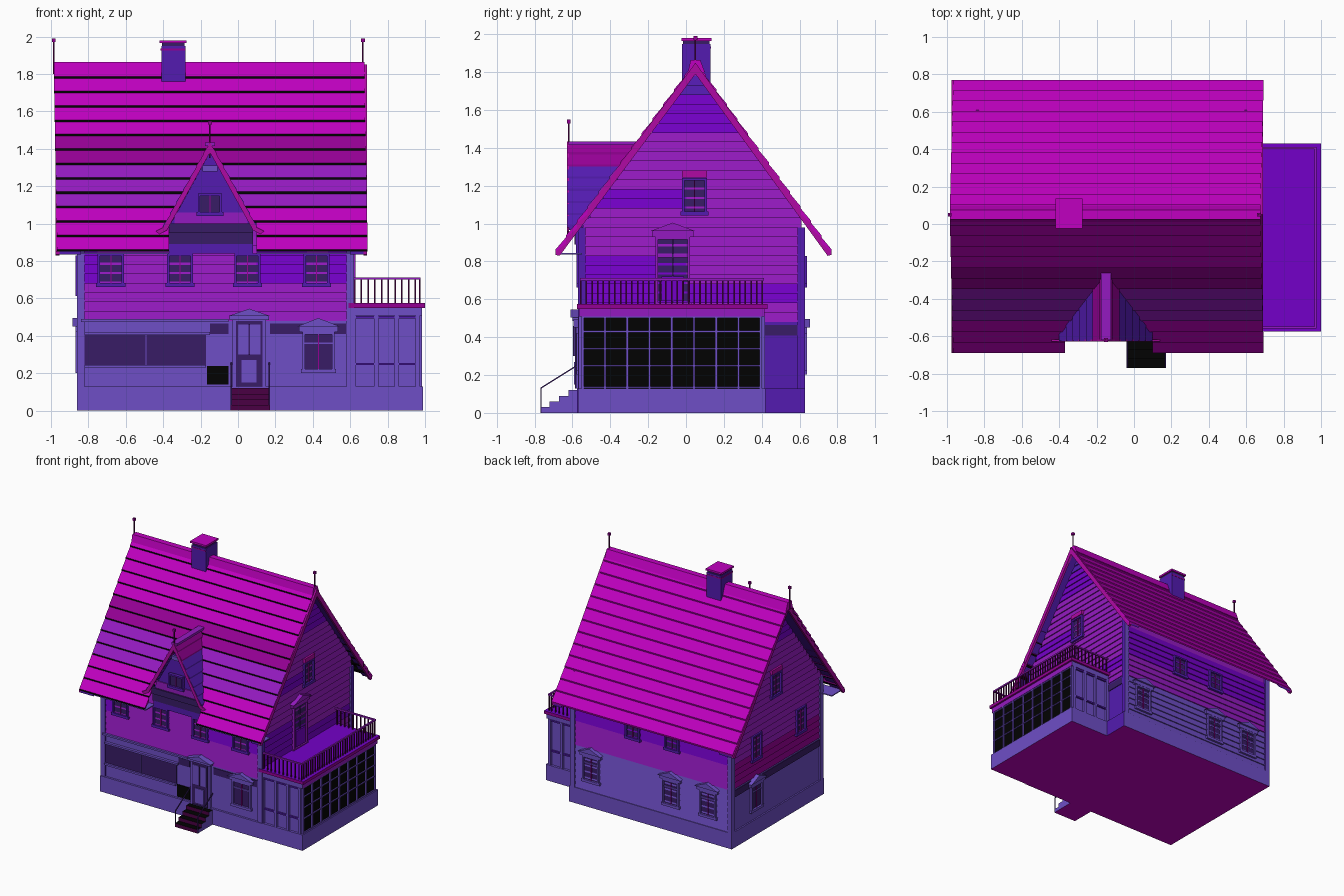
import bpy
import bmesh

cube = bpy.data.objects.get("Cube")
if cube:
    bpy.data.objects.remove(cube, do_unlink=True)

PALETTE = {
    "magenta": "c000c0", "dark_magenta": "940094", "rose": "b00aa4", "purple": "941ac0",
    "violet": "7400c8", "blue_violet": "531bb0", "lavender": "6e4ec6", "slate": "381c66",
    "black": "020202", "plum": "4a0044",
}
MATS = {}
for mat_name, code in PALETTE.items():
    srgb = [c / 255 for c in bytes.fromhex(code)]
    color = [c / 12.92 if c < 0.04 else ((c + 0.055) / 1.055) ** 2.4 for c in srgb] + [1]
    mat = bpy.data.materials.new(mat_name)
    mat.use_nodes = True
    mat.diffuse_color = color
    mat.node_tree.nodes["Principled BSDF"].inputs["Base Color"].default_value = color
    MATS[mat_name] = mat
ORDER = list(MATS)

# Wall planes: axis the wall faces along, position, outward sign
PLANES = {
    "front": ("y", -.55, -1), "back": ("y", .61, 1), "right": ("x", .6, 1), "left": ("x", -.84, -1),
    "porch_side": ("x", .97, 1), "porch_back": ("y", .4, 1), "dormer": ("y", -.58, -1),
}


def rect(a0, a1, b0, b1):
    return [(a0, b0), (a1, b0), (a1, b1), (a0, b1)]


def box(x0, x1, y0, y1, z0, z1, mat):
    return (rect(x0, x1, y0, y1), "z", z0, z1, mat)


def on_wall(face, pts, depth, mat, start=-.01):
    """Prism standing on a wall plane, profile in wall coordinates."""
    axis, pos, sign = PLANES[face]
    return (pts, axis, pos + sign * start, pos + sign * depth, mat)


def build(name, solids, rule=None):
    """One object from prisms (profile, axis, start, end, colour)."""
    bm = bmesh.new()
    for pts, axis, a0, a1, mat in solids:
        def point(p, a):
            return {"x": (a, p[0], p[1]), "y": (p[0], a, p[1]), "z": (p[0], p[1], a)}[axis]
        low = [bm.verts.new(point(p, a0)) for p in pts]
        high = [bm.verts.new(point(p, a1)) for p in pts]
        faces = [bm.faces.new(low), bm.faces.new(high)]
        for i in range(len(pts)):
            faces.append(bm.faces.new((low[i - 1], low[i], high[i], high[i - 1])))
        bmesh.ops.recalc_face_normals(bm, faces=faces)
        for f in faces:
            f.material_index = ORDER.index((rule and rule(f.normal)) or mat)
    mesh = bpy.data.meshes.new(name)
    bm.to_mesh(mesh)
    bm.free()
    for m in MATS.values():
        mesh.materials.append(m)
    obj = bpy.data.objects.new(name, mesh)
    bpy.context.collection.objects.link(obj)
    return obj


def window(name, face, u, z0, w, h, trim="blue_violet", pediment=False, mullion="dark_magenta"):
    a, b, z1, t = u - w / 2, u + w / 2, z0 + h, .013
    parts = [on_wall(face, rect(a, b, z0, z1), .012, "slate")]
    for r in (rect(a, a + t, z0, z1), rect(b - t, b, z0, z1),
              rect(a, b, z1 - t, z1), rect(a - .008, b + .008, z0 - .008, z0 + t)):
        parts.append(on_wall(face, r, .028, trim))
    parts.append(on_wall(face, rect(u - .003, u + .003, z0, z1), .02, mullion))
    if pediment:
        parts.append(on_wall(face, rect(a, b, z0 + h * .7, z0 + h * .74), .02, trim))
        parts.append(on_wall(face, rect(a - .02, b + .02, z1, z1 + .03), .03, trim))
        parts.append(on_wall(face, [(a - .03, z1 + .03), (b + .03, z1 + .03), (u, z1 + .075)], .045, trim))
    return build(name, parts)


# Foundations
build("house_foundation", [box(-.86, .63, -.575, .63, 0, .13, "lavender")],
      lambda n: "magenta" if n.z < -.9 else "blue_violet" if n.x > .9 else None)
build("porch_foundation", [box(.6, .99, -.57, .42, 0, .13, "lavender")],
      lambda n: "magenta" if n.z < -.9 else None)

# House body with gable ends, and ground floor cladding
build("house_walls", [([(-.55, .13), (.61, .13), (.61, 1.02), (.05, 1.79), (-.55, .98)], "x", -.84, .6, "purple")])
SPAN = {"front": (-.84, .6), "back": (-.84, .6), "left": (-.55, .61), "right": (-.55, .61)}
ground = [on_wall(f, rect(*SPAN[f], .13, .48), .008, "blue_violet" if f == "right" else "lavender")
          for f in ("front", "left", "right")]
ground += [on_wall(f, rect(a, b, .41, .465), .014, "slate")
           for f, a, b in (("front", .17, .6), ("front", -.15, -.05), ("left", -.55, .61), ("right", .41, .61))]
build("ground_floor_cladding", ground)


def siding_color(face, z, u):
    if face in ("left", "right"):
        if z > 1.48:
            return "blue_violet" if z > 1.67 else "violet"
        if face == "right" and (z < .85 or 1.1 < z < 1.17 if u < 0 else .57 < z < .7):
            return "violet"
        return "dark_magenta" if face == "left" and z < .66 else "purple"
    if face == "back":
        return "lavender" if z < .48 else "violet" if z > .66 else "purple"
    return "violet" if z > .68 and (.1 < u < .37 or u > .48 or u < -.75) else "purple"


# Overlapping siding boards, narrowing with the gables
for face, (lo, hi) in SPAN.items():
    boards, step = [], .05
    gable = face in ("left", "right")
    z = .13 if face == "back" else .48
    cuts = [-.75, .1, .37, .48] if face == "front" else [0] if face == "right" else []
    while z < (1.74 if gable else .9):
        top = z + step
        reach = (1.795 - z) / 1.37
        a, b = (max(lo, .05 - reach), min(hi, .05 + reach)) if gable else (lo, hi)
        edges = [a] + [c for c in cuts if a < c < b] + [b]
        axis, pos, sign = PLANES[face]
        for u0, u1 in zip(edges, edges[1:]):
            mat = siding_color(face, z + step / 2, (u0 + u1) / 2)
            other = "x" if axis == "y" else "y"
            profile = [(pos - sign * .01, z), (pos + sign * .014, z), (pos + sign * .005, top), (pos - sign * .01, top)]
            boards.append((profile, other, u0, u1, mat))
        z = top
    build(face + "_siding", boards)

corners = [box(x - .02, x + .02, y - .02, y + .02, .13, .98, "lavender") for x in (-.84, .6) for y in (-.55, .61)]
build("corner_posts", corners, lambda n: "blue_violet" if n.x > .9 else None)

# Main roof: overlapping courses, the front ones cut away below the dormer
RIDGE, EAVE, ROWS = 1.85, .85, 13


def roof_shade(n):
    if n.z < -.1:
        return "black"
    if n.z < .1 and abs(n.x) < .5:
        return "black" if n.y < 0 else "dark_magenta"


for side, run in (("front", -.74), ("back", .72)):
    courses = []
    for i in range(ROWS):
        y0, y1 = (.05 + run * (i + k) / ROWS for k in (0, 1))
        z0, z1 = (RIDGE + (EAVE - RIDGE) * (i + k) / ROWS for k in (0, 1))
        mat = "magenta"
        if side == "front" and 1.08 < z1 < 1.45:
            mat = "dark_magenta" if z1 > 1.29 else "purple"
        shift = .02 * i / ROWS
        left, right = -.985 + shift, .675 + shift
        spans = [(left, -.37), (.1, right)] if side == "front" and z0 < 1.03 else [(left, right)]
        profile = [(y0, z0 + .002), (y1, z1 + .013), (y1, z1), (y0, z0 - .03)]
        courses += [(profile, "x", a, b, mat) for a, b in spans]
    build(side + "_roof_courses", courses, roof_shade)
    # Bargeboards, and lining under the gable overhang
    end = .05 + run
    verge = [(.05, RIDGE), (end, EAVE), (end, EAVE - .015), (end - run * .03, EAVE - .02), (.05, RIDGE - .06)]
    build(side + "_bargeboards", [(verge, "x", a, a + .02, "rose") for a in (-.975, .67)])
    lining = [(.05, RIDGE - .03), (end, EAVE), (end, EAVE - .015), (.05, RIDGE - .045)]
    build(side + "_overhang_lining", [(lining, "x", a, b, "blue_violet") for a, b in ((-.96, -.84), (.6, .675))])
build("ridge_cap", [([(.01, 1.8), (.1, 1.8), (.075, 1.865), (.025, 1.865)], "x", -.985, .675, "magenta")])
build("eave_soffit", [box(a, b, -.68, -.55, .838, .846, "lavender") for a, b in ((-.95, -.37), (.1, .68))],
      lambda n: "black" if n.z < -.9 else None)


def finial(name, x, y, z0, z1):
    return build(name, [box(x - .004, x + .004, y - .004, y + .004, z0, z1, "plum"),
                        box(x - .01, x + .01, y - .01, y + .01, z1 - .02, z1, "dark_magenta")])


finial("left_finial", -.985, .05, 1.8, 1.99)
finial("right_finial", .668, .05, 1.8, 1.99)
finial("dormer_finial", -.15, -.62, 1.35, 1.55)

# Chimney
build("chimney", [box(-.41, -.28, -.02, .13, 1.65, 1.95, "blue_violet"),
                  box(-.405, -.285, -.015, .125, 1.95, 1.965, "slate"),
                  box(-.42, -.275, -.025, .135, 1.965, 1.98, "magenta"),
                  box(-.415, -.28, -.022, .132, 1.925, 1.935, "dark_magenta")])

# Dormer
MID = -.15
build("dormer_walls", [([(-.37, .84), (.08, .84), (.08, .98), (MID, 1.38), (-.37, .98)], "y", -.58, -.25, "blue_violet"),
                       on_wall("dormer", rect(-.37, .08, .95, 1), .02, "slate"),
                       on_wall("dormer", rect(-.37, .08, .89, .95), .008, "slate"),
                       on_wall("dormer", rect(-.34, .05, 1, 1.06), .008, "purple"),
                       on_wall("dormer", rect(-.19, -.11, 1.28, 1.31), .02, "lavender")])
window("dormer_window", "dormer", MID, 1.05, .13, .11)
slopes, verges = [], []
for s in (-1, 1):
    for i in range(7):
        x0, x1 = (MID + s * .25 * (i + k) / 7 for k in (0, 1))
        z0, z1 = (1.43 - .45 * (i + k) / 7 for k in (0, 1))
        profile = [(x0, z0), (x1, z1 + .012), (x1, z1 - .015), (x0, z0 - .035)]
        slopes.append((profile, "y", -.625, .06 - (RIDGE - z0) / 1.35, "dark_magenta" if i < 2 else "blue_violet"))
    verges.append(([(MID, 1.435), (MID + s * .25, .98), (MID + s * .29, .96), (MID + s * .27, .945),
                    (MID + s * .23, .965), (MID, 1.38)], "y", -.628, -.618, "rose"))
build("dormer_roof", slopes)
build("dormer_bargeboards", verges)
build("dormer_ridge_cap", [box(MID - .026, MID + .026, -.62, -.26, 1.415, 1.435, "purple")])

# Windows
for i, x in enumerate((-.68, -.31, .05, .42)):
    window(f"front_upper_window_{i}", "front", x, .67, .14, .17)
for i, x in enumerate((.05, -.31)):
    window(f"back_upper_window_{i}", "back", x, .67, .13, .16)
for i, x in enumerate((.43, -.3, -.64)):
    window(f"back_lower_window_{i}", "back", x, .21, .15, .21, "lavender", True)
window("front_lower_window", "front", .43, .21, .17, .21, "lavender", True)
window("left_lower_window", "left", .3, .21, .15, .21, "lavender", True)
for i, y in enumerate((.3, -.28)):
    window(f"left_upper_window_{i}", "left", y, .62, .12, .21)
for face in ("left", "right"):
    window(face + "_attic_window", face, .045, 1.05, .13, .19)
    build(face + "_attic_window_head", [on_wall(face, rect(-.02, .11, 1.245, 1.28), .03, "rose")])

# Shop window and side panels
build("shop_window", [on_wall("front", rect(-.82, -.17, .24, .41), .014, "slate"),
                      on_wall("front", rect(-.82, -.15, .405, .42), .03, "lavender"),
                      on_wall("front", rect(-.82, -.17, .23, .245), .03, "lavender"),
                      on_wall("front", rect(-.84, -.05, .475, .49), .03, "lavender"),
                      on_wall("front", rect(-.495, -.488, .24, .41), .02, "lavender"),
                      on_wall("front", rect(-.165, -.05, .14, .24), .014, "black")])

# Front door, steps and handrails
door = [on_wall("front", rect(-.03, .15, .13, .5), .03, "lavender"),
        on_wall("front", rect(-.01, .13, .13, .48), .036, "slate"),
        on_wall("front", rect(0, .12, .3, .46), .042, "lavender"),
        on_wall("front", rect(.055, .065, .3, .46), .048, "slate"),
        on_wall("front", rect(.02, .1, .15, .27), .042, "lavender"),
        on_wall("front", rect(-.045, .165, .485, .505), .05, "lavender"),
        on_wall("front", [(-.055, .505), (.175, .505), (.06, .545)], .06, "lavender")]
build("front_door", door)


def step_shade(n):
    if abs(n.z) > .9:
        return "black" if n.z > 0 else "magenta"
    return "plum" if n.y < -.9 else None


build("front_steps", [box(-.04, .17, -.77 + .05 * i, -.56, .03 * i, .03 * i + .03, "lavender") for i in range(4)],
      step_shade)
rails = []
for x in (-.04, .164):
    rails.append(([(-.77, .125), (-.57, .25), (-.57, .258), (-.77, .133)], "x", x, x + .007, "slate"))
    rails.append(box(x, x + .007, -.77, -.763, 0, .13, "slate"))
build("step_handrails", rails)

# Glazed porch
build("porch_walls", [box(.6, .97, -.55, .4, .13, .52, "lavender"),
                      on_wall("porch_side", rect(-.55, .4, .13, .51), .004, "black")])
bars = []
for i in range(9):
    y = -.545 + i * .1175
    bars.append(on_wall("porch_side", rect(y - .006, y + .006, .13, .51), .015, "lavender"))
for z in (.135, .25, .34, .43, .505):
    bars.append(on_wall("porch_side", rect(-.55, .4, z - .004, z + .004), .012, "lavender"))
for face in ("front", "porch_back"):
    for x in (.62, .74, .85, .96):
        bars.append(on_wall(face, rect(x - .012, x + .012, .13, .51), .018, "lavender"))
    for z in (.25, .5):
        bars.append(on_wall(face, rect(.61, .97, z - .006, z + .006), .014, "blue_violet"))
build("porch_glazing_bars", bars)
build("porch_cornice", [box(.59, .985, -.565, .415, .51, .55, "purple")],
      lambda n: "lavender" if abs(n.y) > .9 else None)
build("porch_roof_deck", [box(.59, 1, -.575, .43, .55, .575, "dark_magenta")],
      lambda n: "violet" if n.z > .9 else None)

# Balcony railing
rail = [box(.965, .977, -.56, .41, .7, .712, "purple")]
for y in (-.56, .4):
    rail.append(box(.6, .977, y, y + .012, .7, .712, "purple"))
    rail += [box(x, x + .008, y, y + .008, .57, .7, "plum") for x in [.62 + .036 * i for i in range(10)]]
rail += [box(.967, .975, y, y + .008, .57, .7, "plum") for y in [-.56 + .03 * i for i in range(33)]]
build("balcony_railing", rail)

# Balcony door
window("balcony_door", "right", -.07, .57, .18, .36, "purple", True, "slate")
build("balcony_door_panel", [on_wall("right", rect(-.13, -.01, .59, .72), .024, "violet")])
